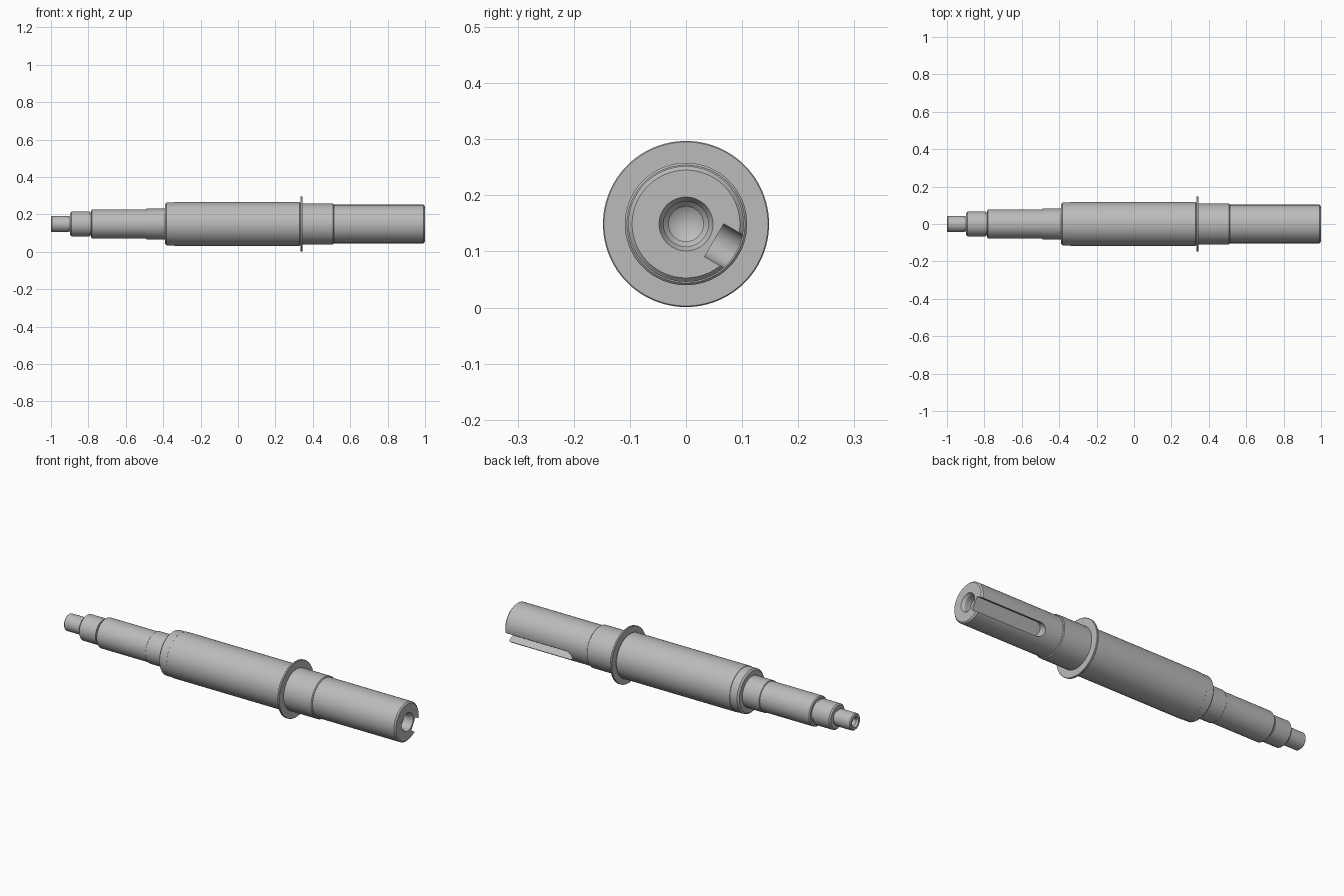
import bpy, bmesh, math
from mathutils import Matrix, Vector

if "Cube" in bpy.data.objects:
    bpy.data.objects.remove(bpy.data.objects["Cube"])

AXIS_Z = 0.149
SEGMENTS = 96

steel = bpy.data.materials.new("grey steel")
steel.use_nodes = True
steel.diffuse_color = (0.5, 0.5, 0.5, 1)
steel.node_tree.nodes["Principled BSDF"].inputs["Base Color"].default_value = (0.5, 0.5, 0.5, 1)


def add_object(name, bm):
    bmesh.ops.recalc_face_normals(bm, faces=bm.faces)
    mesh = bpy.data.meshes.new(name)
    bm.to_mesh(mesh)
    bm.free()
    mesh.materials.append(steel)
    obj = bpy.data.objects.new(name, mesh)
    bpy.context.collection.objects.link(obj)
    obj.location.z = AXIS_Z
    return obj


def turned(name, profile, closed=False):
    """Spin an (x, radius) profile about the shaft axis."""
    bm = bmesh.new()
    verts = [bm.verts.new((x, 0, r)) for x, r in profile]
    edges = [bm.edges.new(pair) for pair in zip(verts, verts[1:])]
    if closed:
        edges.append(bm.edges.new((verts[-1], verts[0])))
    bmesh.ops.spin(bm, geom=verts + edges, cent=(0, 0, 0), axis=(1, 0, 0),
                   angle=math.tau, steps=SEGMENTS)
    bmesh.ops.remove_doubles(bm, verts=bm.verts, dist=1e-5)
    return add_object(name, bm)


def journal(x0, x1, r, c0=0.0, c1=0.0):
    """One cylindrical step with a chamfer at either end."""
    pts = [(x0, r - c0), (x0 + c0, r)] if c0 else [(x0, r)]
    return pts + ([(x1 - c1, r), (x1, r - c1)] if c1 else [(x1, r)])


# Shaft: left centre hole, stepped journals, right centre hole
profile = [(-0.91, 0), (-0.925, 0.021), (-0.99, 0.021), (-1, 0.028)]
profile += journal(-1, -0.905, 0.044, 0.005)
profile += journal(-0.905, -0.897, 0.039)
profile += journal(-0.897, -0.795, 0.067, 0.007)
profile += journal(-0.795, -0.785, 0.062)
profile += journal(-0.785, -0.49, 0.078, 0.005)
profile += journal(-0.49, -0.39, 0.082, 0.002)
profile += journal(-0.39, -0.34, 0.115, 0.008)
profile += journal(-0.34, 0.335, 0.117, 0.001, 0.006)
profile += journal(0.335, 0.512, 0.109, 0, 0.004)
profile += journal(0.512, 1, 0.103, 0, 0.007)
profile += [(1, 0.048), (0.985, 0.04), (0.95, 0.04), (0.94, 0.031), (0.8, 0.031), (0.78, 0)]
shaft = turned("shaft", profile)

# Keyway: round-ended slot, open at the right end
HALF, FLOOR, END = 0.034, 0.058, 0.61
outline = [(1.1, -HALF), (1.1, HALF)]
for i in range(25):
    a = math.pi * (0.5 + i / 24)
    outline.append((END + HALF + HALF * math.cos(a), HALF * math.sin(a)))
bm = bmesh.new()
base = bm.faces.new([bm.verts.new((x, FLOOR, z)) for x, z in outline])
side = bmesh.ops.extrude_face_region(bm, geom=[base])["geom"]
bmesh.ops.translate(bm, vec=Vector((0, 0.1, 0)),
                    verts=[v for v in side if isinstance(v, bmesh.types.BMVert)])
bm.transform(Matrix.Rotation(math.radians(-30), 4, "X"))
cutter = add_object("keyway_cutter", bm)
cutter.hide_render = True

cut = shaft.modifiers.new("keyway", "BOOLEAN")
cut.operation = "DIFFERENCE"
cut.solver = "EXACT"
cut.object = cutter
bpy.ops.object.select_all(action="DESELECT")
bpy.context.view_layer.objects.active = shaft
shaft.select_set(True)
bpy.ops.object.modifier_apply(modifier=cut.name)
bpy.data.objects.remove(cutter)

# Thin retaining collar around the shaft
collar = turned("collar", [(0.335, 0.1), (0.335, 0.146), (0.337, 0.148),
                           (0.344, 0.148), (0.346, 0.146), (0.346, 0.1)], closed=True)

collar.select_set(True)
bpy.ops.object.shade_smooth_by_angle(angle=math.radians(25))
